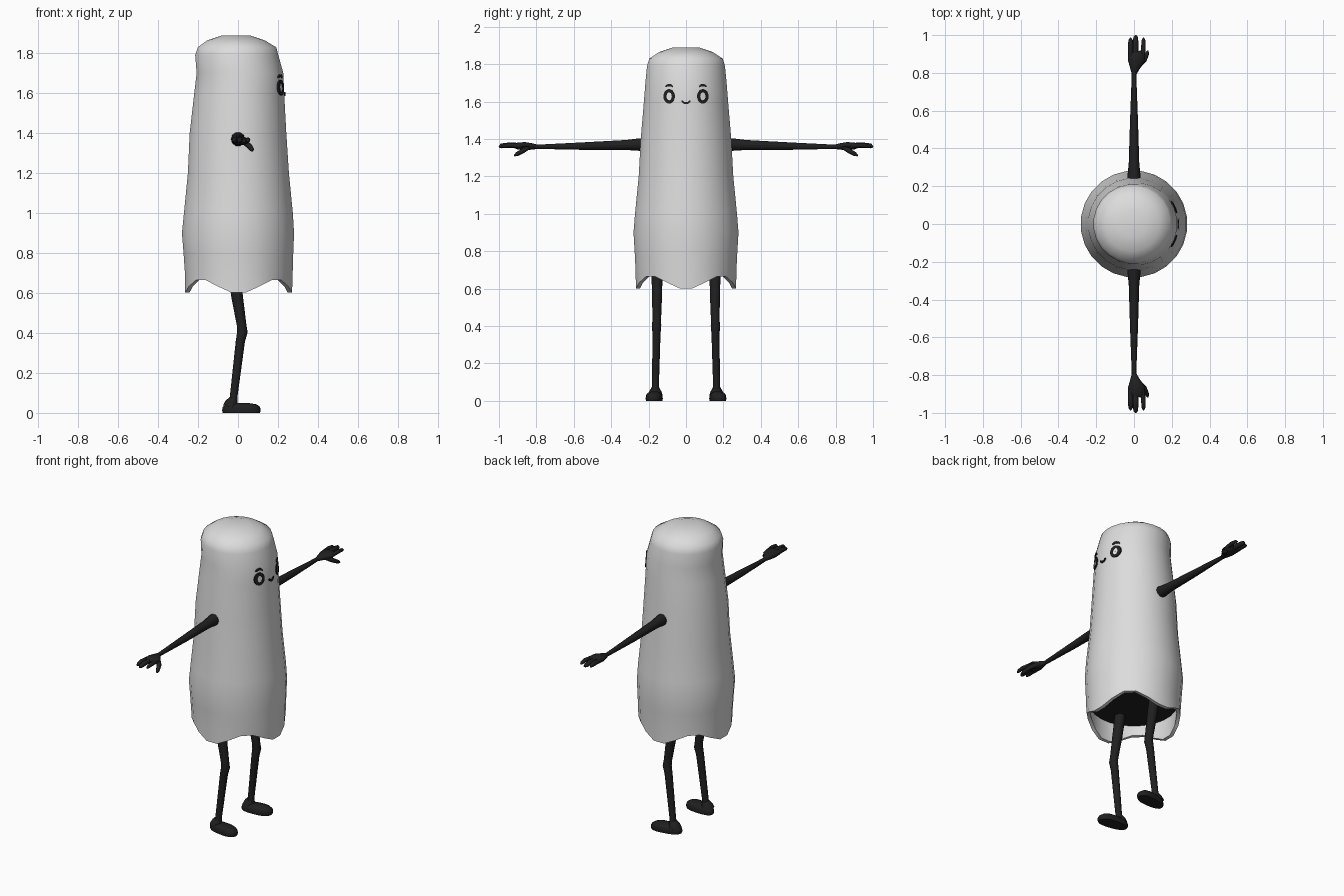
import bpy, bmesh, math
from mathutils import Vector

if "Cube" in bpy.data.objects:
    bpy.data.objects.remove(bpy.data.objects["Cube"])


def mat(name, c):
    m = bpy.data.materials.new(name)
    m.diffuse_color = (c, c, c, 1)
    m.use_nodes = True
    m.node_tree.nodes["Principled BSDF"].inputs["Base Color"].default_value = m.diffuse_color
    return m


WHITE, BLACK, EYE = mat("sheet white", 0.72), mat("soft black", 0.014), mat("eye white", 0.8)


def finish(name, bm, mats, angle=50):
    bmesh.ops.recalc_face_normals(bm, faces=bm.faces)
    me = bpy.data.meshes.new(name)
    bm.to_mesh(me)
    bm.free()
    ob = bpy.data.objects.new(name, me)
    bpy.context.collection.objects.link(ob)
    for m in mats:
        me.materials.append(m)
    bpy.ops.object.select_all(action='DESELECT')
    ob.select_set(True)
    bpy.context.view_layer.objects.active = ob
    bpy.ops.object.shade_smooth_by_angle(angle=math.radians(angle))
    return ob


def skin(bm, rings):
    """Bridge successive closed rings of vertices."""
    for a, b in zip(rings, rings[1:]):
        n = len(a)
        for i in range(n):
            bm.faces.new((a[i], a[(i + 1) % n], b[(i + 1) % n], b[i]))


# Body: sheet with a wavy hem; (z, radius, x offset) from top to bottom
N = 24
PROFILE = [(1.89, 0.07, -0.01), (1.865, 0.145, -0.01), (1.83, 0.198, -0.005),
           (1.79, 0.21, -0.006), (1.70, 0.219, 0.01), (1.60, 0.227, 0.006),
           (1.40, 0.244, 0), (1.20, 0.255, 0.002), (1.00, 0.275, 0.002),
           (0.90, 0.283, 0), (0.80, 0.277, 0.002), (0.70, 0.272, 0.004)]


def hem(t):
    return 0.633 - 0.036 * math.cos(4 * t)


bm = bmesh.new()
angles = [2 * math.pi * (i + 0.5) / N for i in range(N)]


def ring(r, cx, z):
    return [bm.verts.new((cx + r * math.cos(t), r * math.sin(t), z(t) if callable(z) else z))
            for t in angles]


rings = [ring(r, cx, z) for z, r, cx in PROFILE]
rings += [ring(0.270, 0.003, hem), ring(0.248, 0.003, hem), ring(0.252, 0.003, 0.73)]
skin(bm, rings)
tip = bm.verts.new((-0.01, 0, 1.885))
for i in range(N):
    bm.faces.new((tip, rings[0][i], rings[0][(i + 1) % N]))
cap = bm.faces.new(rings[-1])
cap.material_index = 1
finish("sheet_body", bm, [WHITE, BLACK])


def surface_x(y, z):
    for (z1, r1, c1), (z0, r0, c0) in zip(PROFILE, PROFILE[1:]):
        if z0 <= z <= z1:
            f = (z - z0) / (z1 - z0)
            r, c = r0 + f * (r1 - r0), c0 + f * (c1 - c0)
            return c + math.sqrt(r * r - y * y)


# Tapered tubes; radii may be (side, vertical) pairs
def tube(bm, pts, radii, n=10):
    pts = [Vector(p) for p in pts]
    rings = []
    for i, p in enumerate(pts):
        d = (pts[min(i + 1, len(pts) - 1)] - pts[max(i - 1, 0)]).normalized()
        ref = Vector((0, 1, 0)) if abs(d.z) > 0.7 else Vector((0, 0, 1))
        u = d.cross(ref).normalized()
        v = u.cross(d)
        a, b = radii[i] if isinstance(radii[i], tuple) else (radii[i], radii[i])
        rings.append([bm.verts.new(p + u * a * math.cos(2 * math.pi * k / n)
                                   + v * b * math.sin(2 * math.pi * k / n)) for k in range(n)])
    skin(bm, rings)
    bm.faces.new(rings[0])
    bm.faces.new(rings[-1])


for s, side in ((1, "left"), (-1, "right")):
    # Arm
    bm = bmesh.new()
    tube(bm, [(0, s * 0.20, 1.372), (0, s * 0.25, 1.37), (0, s * 0.32, 1.368),
              (0, s * 0.55, 1.362), (0, s * 0.82, 1.358)],
         [0.036, 0.035, 0.028, 0.021, 0.011])
    finish(side + "_arm", bm, [BLACK])

    # Hand: palm, three fingers and a thumb
    bm = bmesh.new()
    tube(bm, [(0, s * 0.79, 1.358), (0.004, s * 0.825, 1.36), (0.012, s * 0.86, 1.362),
              (0.014, s * 0.90, 1.363), (0.012, s * 0.915, 1.363)],
         [0.011, (0.026, 0.018), (0.044, 0.022), (0.044, 0.02), (0.03, 0.012)])
    for x, y, r in ((-0.018, 0.985, 0.014), (0.009, 1.0, 0.015), (0.05, 0.985, 0.012)):
        bx = x * 0.9
        tube(bm, [(bx, s * 0.88, 1.363), (x, s * 0.94, 1.367), (x, s * (y - 0.012), 1.363),
                  (x, s * y, 1.358)], [r, r, r * 0.85, r * 0.3], 8)
    tube(bm, [(0.025, s * 0.84, 1.358), (0.055, s * 0.87, 1.338),
              (0.07, s * 0.905, 1.318), (0.073, s * 0.918, 1.311)],
         [0.014, 0.014, 0.011, 0.004], 8)
    finish(side + "_hand", bm, [BLACK])

    # Leg with a bent knee
    bm = bmesh.new()
    tube(bm, [(-0.025, s * 0.155, 0.73), (-0.004, s * 0.155, 0.58), (0.018, s * 0.156, 0.44),
              (0.022, s * 0.157, 0.405), (0.012, s * 0.158, 0.36), (-0.022, s * 0.163, 0.08),
              (-0.028, s * 0.165, 0.02)],
         [0.031, 0.029, 0.024, 0.026, 0.023, 0.019, 0.024])
    finish(side + "_leg", bm, [BLACK])

    # Shoe: rounded sole outline stacked into a low form
    bm = bmesh.new()
    rings = []
    for z, k in ((0, 0.96), (0.012, 1.0), (0.03, 0.96), (0.043, 0.78), (0.049, 0.4)):
        loop = []
        for i in range(16):
            t = 2 * math.pi * i / 16
            c, q = math.cos(t), math.sin(t)
            x = 0.097 * k * math.copysign(abs(c) ** 0.8, c)
            y = (0.044 + 0.05 * x) * k * math.copysign(abs(q) ** 0.8, q)
            loop.append(bm.verts.new((0.017 + x, s * (0.168 + 0.1 * x + y), z)))
        rings.append(loop)
    skin(bm, rings)
    bm.faces.new(rings[0])
    bm.faces.new(rings[-1])
    tube(bm, [(-0.036, s * 0.164, 0.03), (-0.032, s * 0.164, 0.05), (-0.024, s * 0.163, 0.07)],
         [0.04, 0.033, 0.021])
    finish(side + "_shoe", bm, [BLACK])


# Face details: thin strips and discs laid on the sheet
def plate(name, inner, outer, closed, m, lift=0.005):
    bm = bmesh.new()
    cols = []
    for (y0, z0), (y1, z1) in zip(inner, outer):
        cols.append([bm.verts.new((surface_x(y, z) + o, y, z))
                     for y, z, o in ((y0, z0, lift), (y1, z1, lift),
                                     (y1, z1, -0.003), (y0, z0, -0.003))])
    skin(bm, cols + cols[:1] if closed else cols)
    if not closed:
        bm.faces.new(cols[0])
        bm.faces.new(cols[-1])
    finish(name, bm, [m], 30)


def oval(cy, cz, a, b, n=20):
    return [(cy + a * math.cos(2 * math.pi * i / n), cz + b * math.sin(2 * math.pi * i / n))
            for i in range(n)]


def arc(cy, cz, a, b, t0, t1, n=9):
    ts = [math.radians(t0 + (t1 - t0) * i / (n - 1)) for i in range(n)]
    return [(cy + a * math.cos(t), cz + b * math.sin(t)) for t in ts]


for s, side in ((1, "left"), (-1, "right")):
    cy = s * 0.09
    plate(side + "_eye_rim", oval(cy, 1.628, 0.014, 0.021), oval(cy, 1.628, 0.031, 0.039),
          True, BLACK)
    plate(side + "_eye_centre", oval(cy, 1.628, 0.001, 0.001), oval(cy, 1.628, 0.015, 0.022),
          True, EYE, 0.003)
    plate(side + "_brow", arc(cy, 1.672, 0.018, 0.010, 20, 160),
          arc(cy, 1.672, 0.023, 0.023, 20, 160), False, BLACK)
plate("smile", arc(0, 1.607, 0.016, 0.010, 180, 360), arc(0, 1.607, 0.025, 0.021, 180, 360),
      False, BLACK)
